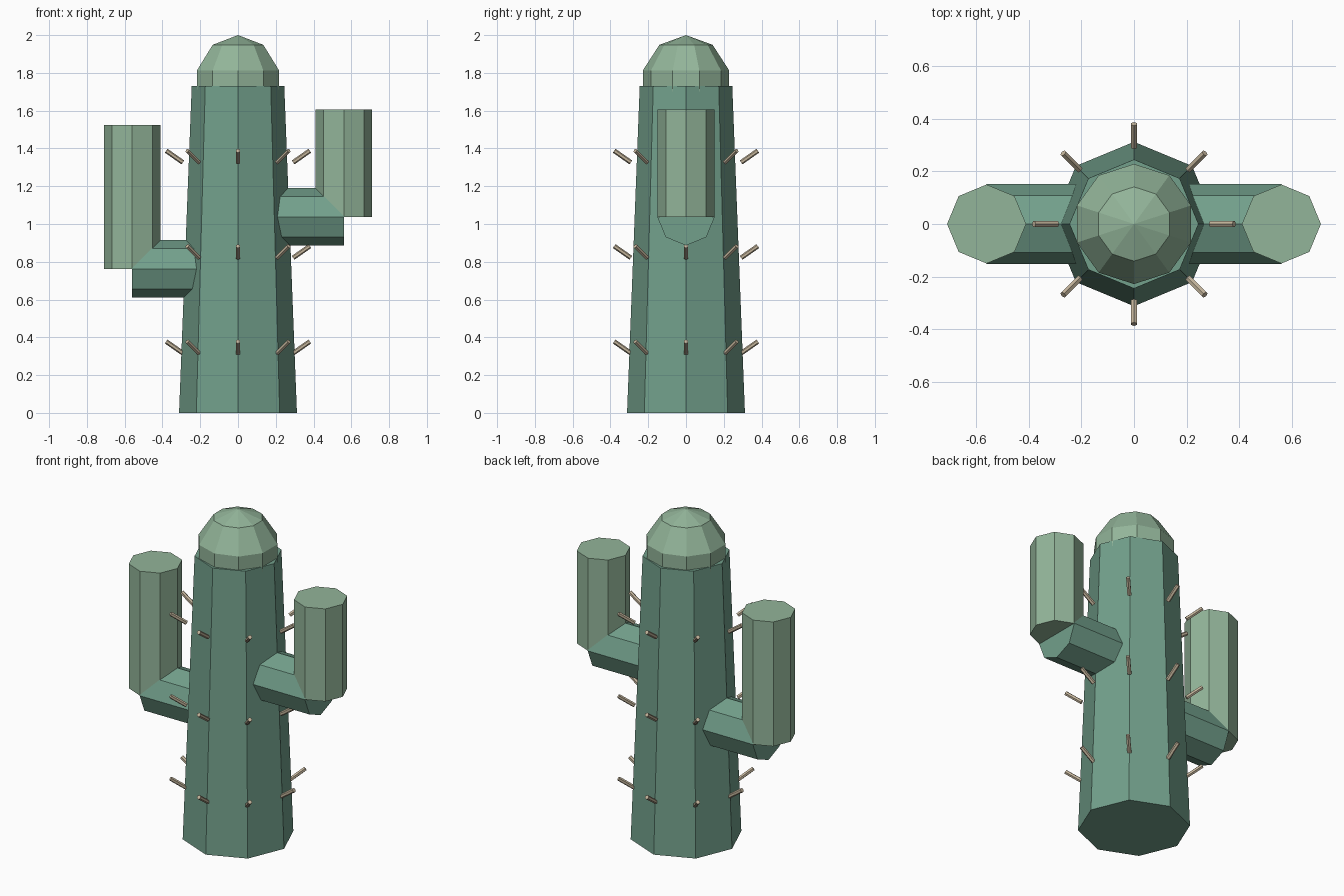
import bpy
from math import pi, cos, sin, radians
from mathutils import Vector

if "Cube" in bpy.data.objects:
    bpy.data.objects.remove(bpy.data.objects["Cube"])


def material(name, rgb):
    m = bpy.data.materials.new(name)
    m.diffuse_color = (*rgb, 1)
    m.use_nodes = True
    m.node_tree.nodes["Principled BSDF"].inputs["Base Color"].default_value = m.diffuse_color
    return m


GREEN = material("green", (0.17, 0.35, 0.26))
LIGHT = material("light_green", (0.29, 0.46, 0.32))
TAN = material("tan", (0.55, 0.46, 0.33))


def finish(name, mat):
    ob = bpy.context.object
    ob.name = name
    ob.data.materials.append(mat)
    return ob


def prism(name, a, b, r1, r2, sides, mat, roll=0.0):
    """Flat-sided (tapered) prism from point a to point b, first corner at angle `roll`."""
    a, b = Vector(a), Vector(b)
    d = b - a
    bpy.ops.mesh.primitive_cone_add(vertices=sides, radius1=r1, radius2=r2, depth=d.length,
                                    location=(a + b) / 2)
    ob = finish(name, mat)
    ob.rotation_mode = 'QUATERNION'
    ob.rotation_quaternion = d.to_track_quat('Z', 'Y')
    return ob


# Tapered eight-sided trunk
prism("trunk", (0, 0, 0), (0, 0, 1.73), 0.312, 0.245, 8, GREEN)

# Low-poly dome, ten segments by five rings, sunk into the trunk top
bpy.ops.mesh.primitive_uv_sphere_add(segments=10, ring_count=5, radius=1, location=(0, 0, 1.73))
finish("crown", LIGHT).scale = (0.24, 0.24, 0.27)

# Arms: a horizontal elbow and an upright on each side
for side, sx, z0, z1 in (("left", -1, 0.763, 1.525), ("right", 1, 1.038, 1.605)):
    prism(side + "_arm_elbow", (sx * 0.18, 0, z0), (sx * 0.56, 0, z0), 0.152, 0.152, 8, GREEN)
    prism(side + "_arm_upright", (sx * 0.56, 0, z0), (sx * 0.56, 0, z1), 0.15, 0.15, 8, LIGHT)

# Three rings of eight spines tilted upwards
tilt, half = radians(35), 0.054
for level, z in enumerate((0.347, 0.852, 1.357)):
    for i in range(8):
        t = i * pi / 4
        c = Vector((0.336 * cos(t), 0.336 * sin(t), z))
        d = Vector((cos(tilt) * cos(t), cos(tilt) * sin(t), sin(tilt))) * half
        prism(f"spine_{level}_{i}", c - d, c + d, 0.0125, 0.0125, 6, TAN)
